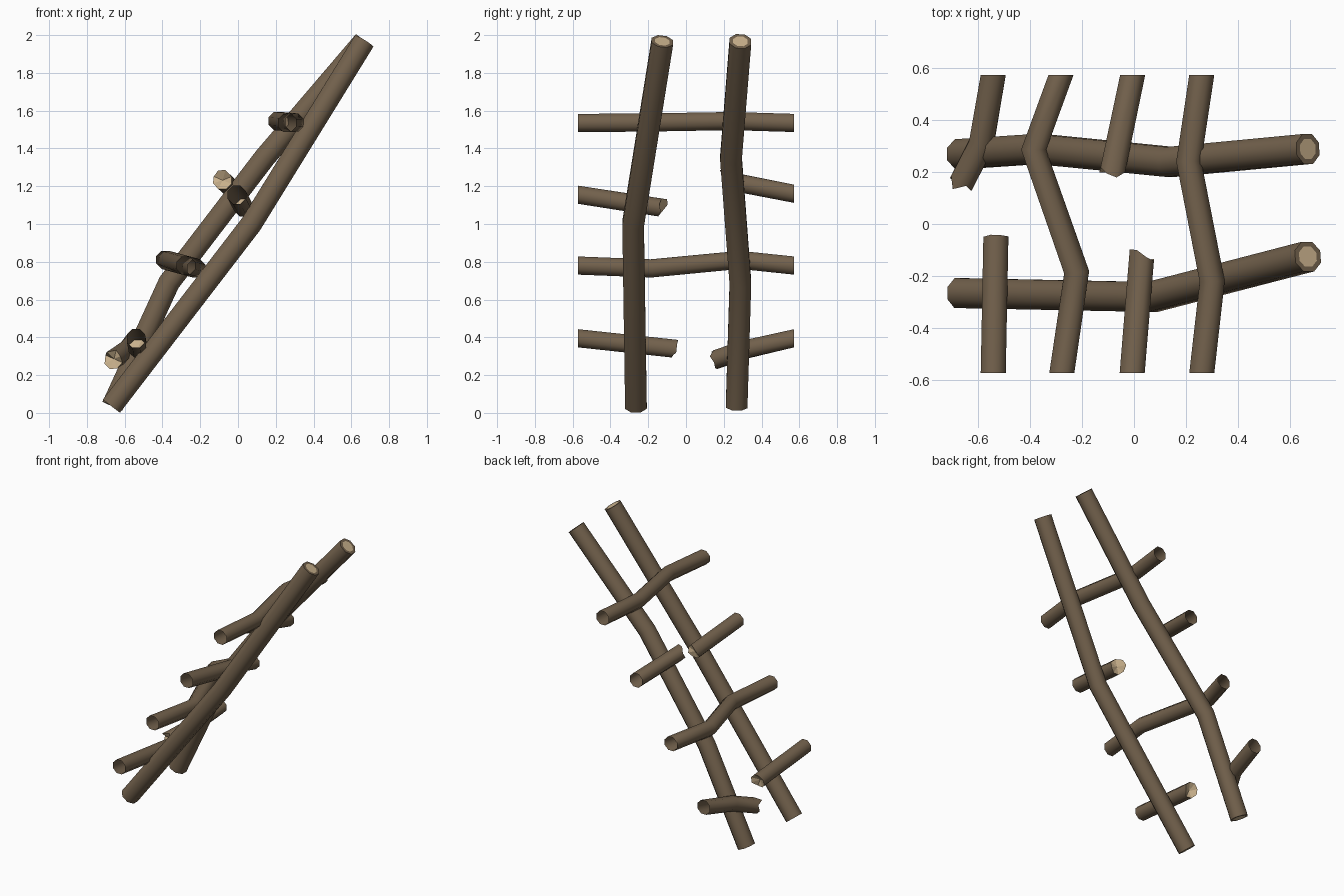
import bpy, bmesh, math, random
from mathutils import Vector

if "Cube" in bpy.data.objects:
    bpy.data.objects.remove(bpy.data.objects["Cube"])

random.seed(4)
SIDES = 8


def material(name, rgb):
    m = bpy.data.materials.new(name)
    m.diffuse_color = (*rgb, 1)
    m.use_nodes = True
    m.node_tree.nodes["Principled BSDF"].inputs["Base Color"].default_value = m.diffuse_color
    return m


BARK = material("bark brown", (0.17, 0.12, 0.073))
WOOD = material("cut wood", (0.60, 0.45, 0.27))


def ring(bm, c, t, ref, r):
    """Octagon around c, square to t."""
    u = (ref - t * ref.dot(t)).normalized()
    v = t.cross(u)
    out = []
    for i in range(SIDES):
        a = 2 * math.pi * (i + 0.5) / SIDES
        out.append(bm.verts.new(c + (u * math.cos(a) + v * math.sin(a)) * r))
    return out


def log(name, pts, r, ref, start, end):
    """Bent pole; each end is 'sawn', 'broken' or 'open' (cut off in the y plane)."""
    pts = [Vector(p) for p in pts]
    n = len(pts)
    bm = bmesh.new()
    tangents, rings = [], []
    for i, p in enumerate(pts):
        a = (p - pts[i - 1]).normalized() if i else Vector()
        b = (pts[i + 1] - p).normalized() if i < n - 1 else Vector()
        t = (a + b).normalized()
        kind = start if i == 0 else end if i == n - 1 else ""
        if kind == "open":
            t = Vector((0, math.copysign(1, t.y), 0))
        tangents.append(t)
        rings.append(ring(bm, p, t, Vector(ref), r))
    for A, B in zip(rings, rings[1:]):
        for i in range(SIDES):
            j = (i + 1) % SIDES
            bm.faces.new((A[i], A[j], B[j], B[i])).smooth = True
    for kind, R, t, c in ((start, rings[0], -tangents[0], pts[0]),
                          (end, rings[-1], tangents[-1], pts[-1])):
        if kind == "sawn":
            # bark rim around a pale heart
            inner = [bm.verts.new(c + (v.co - c) * 0.68) for v in R]
            for i in range(SIDES):
                j = (i + 1) % SIDES
                bm.faces.new((R[i], R[j], inner[j], inner[i]))
            bm.faces.new(inner).material_index = 1
        elif kind == "broken":
            # splintered edge with a hollowed pale middle
            for v in R:
                v.co += t * random.uniform(-0.025, 0.02)
            mid = bm.verts.new(c - t * 0.02)
            for i in range(SIDES):
                bm.faces.new((R[i], R[(i + 1) % SIDES], mid)).material_index = 1
        if kind != "open":
            for i in range(SIDES):
                e = bm.edges.get((R[i], R[(i + 1) % SIDES]))
                e.smooth = False
    bmesh.ops.recalc_face_normals(bm, faces=bm.faces)
    me = bpy.data.meshes.new(name)
    bm.to_mesh(me)
    bm.free()
    me.materials.append(BARK)
    me.materials.append(WOOD)
    ob = bpy.data.objects.new(name, me)
    bpy.context.collection.objects.link(ob)


# the two leaning rails
RAIL, RUNG = 0.062, 0.052
log("front_rail", [(-0.67, -0.265, 0.036), (0.07, -0.28, 1.0), (0.667, -0.125, 1.967)],
    RAIL, (0, 1, 0), "sawn", "sawn")
log("back_rail", [(-0.665, 0.268, 0.036), (-0.365, 0.288, 0.69), (0.14, 0.238, 1.35),
                  (0.667, 0.288, 1.967)],
    RAIL, (0, 1, 0), "sawn", "sawn")

# whole rungs
UP = (0, 0, 1)
E = 0.572
log("top_rung", [(0.26, -E, 1.535), (0.3, -0.22, 1.537), (0.21, 0.24, 1.545), (0.26, E, 1.535)],
    RUNG, UP, "open", "open")
log("third_rung", [(-0.277, -E, 0.78), (-0.22, -0.185, 0.765), (-0.385, 0.285, 0.81),
                   (-0.28, E, 0.78)], RUNG, UP, "open", "open")

# broken rungs, each in two stubs
log("second_rung_front_stub", [(-0.007, -E, 1.155), (0.03, -0.12, 1.085)],
    RUNG, UP, "open", "broken")
log("second_rung_back_stub", [(-0.005, E, 1.16), (-0.085, 0.19, 1.235)],
    RUNG, UP, "open", "broken")
log("bottom_rung_front_stub", [(-0.54, -E, 0.395), (-0.53, -0.06, 0.34)],
    RUNG, UP, "open", "broken")
log("bottom_rung_back_stub", [(-0.54, E, 0.395), (-0.585, 0.31, 0.335), (-0.665, 0.15, 0.28)],
    RUNG, UP, "open", "broken")
